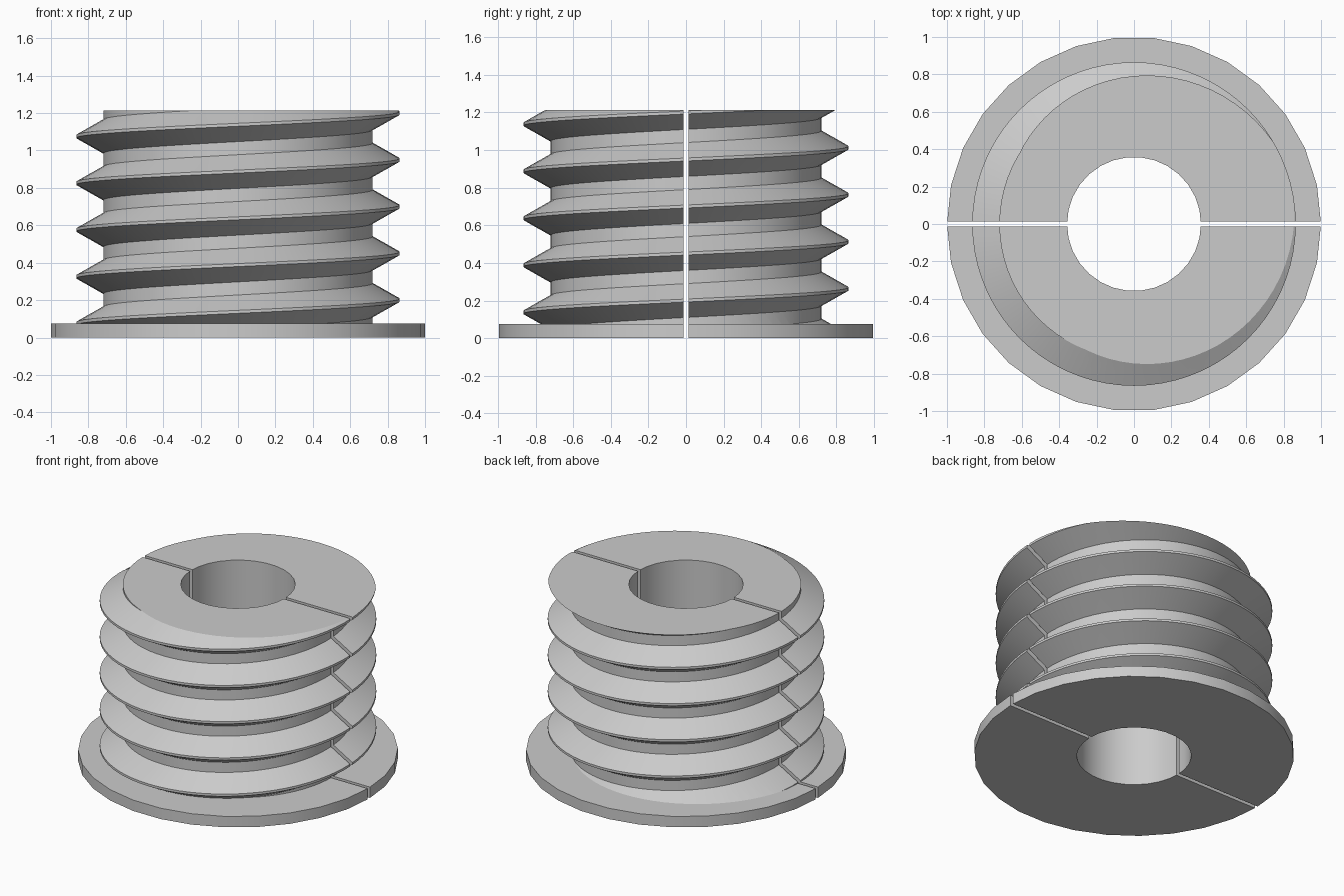
import bpy, bmesh, math

if "Cube" in bpy.data.objects:
    bpy.data.objects.remove(bpy.data.objects["Cube"])

TOP, FLANGE_TOP = 1.213, 0.075
R_CORE, R_CREST, R_HOLE = 0.72, 0.865, 0.358
PITCH, STEPS, TURNS = 0.25, 72, 8
GAP = 0.013

grey = bpy.data.materials.new("plain grey")
grey.diffuse_color = (0.6, 0.6, 0.6, 1)
grey.use_nodes = True
grey.node_tree.nodes["Principled BSDF"].inputs["Base Color"].default_value = grey.diffuse_color


def add_wall(bm, radius, z0, z1, sides=30):
    """Open vertical cylinder wall."""
    rings = [[bm.verts.new((radius * math.cos(math.tau * i / sides),
                            radius * math.sin(math.tau * i / sides), z))
              for i in range(sides)] for z in (z0, z1)]
    for i in range(sides):
        j = (i + 1) % sides
        bm.faces.new((rings[0][i], rings[0][j], rings[1][j], rings[1][i]))


def add_thread(bm):
    """Continuous helical skin: lower flank, crest, upper flank, root."""
    profile = [(R_CORE, -0.09), (R_CREST, -0.008), (R_CREST, 0.008), (R_CORE, 0.09)]
    rows = []
    for i in range(STEPS * TURNS + 1):
        a = math.tau * i / STEPS
        zc = 0.2 - 2 * PITCH + PITCH * i / STEPS
        rows.append([bm.verts.new((r * math.cos(a), r * math.sin(a), zc + dz))
                     for r, dz in profile])
    for i in range(len(rows) - 1):
        p, q = rows[i], rows[i + 1]
        for k in range(3):
            bm.faces.new((p[k], q[k], q[k + 1], p[k + 1]))
        if i + 1 + STEPS < len(rows):
            bm.faces.new((p[3], q[3], rows[i + 1 + STEPS][0], rows[i + STEPS][0]))
    bmesh.ops.triangulate(bm, faces=bm.faces[:])


def trim(bm, co, no):
    """Remove everything behind the plane."""
    bmesh.ops.bisect_plane(bm, geom=bm.verts[:] + bm.edges[:] + bm.faces[:], dist=1e-6,
                           plane_co=co, plane_no=no, clear_inner=True)


def cap(bm, axis, value, no):
    """Fill the open outlines lying on an axis-aligned plane."""
    edges = [e for e in bm.edges if e.is_boundary
             and all(abs(v.co[axis] - value) < 1e-4 for v in e.verts)]
    bmesh.ops.triangle_fill(bm, use_beauty=True, edges=edges, normal=no)


def build_half(name, side, threaded):
    bm = bmesh.new()
    if threaded:
        z0, z1 = FLANGE_TOP, TOP
        add_thread(bm)
        trim(bm, (0, 0, z0), (0, 0, 1))
        trim(bm, (0, 0, z1), (0, 0, -1))
    else:
        z0, z1 = 0.0, FLANGE_TOP
        add_wall(bm, 1.0, z0, z1)
    add_wall(bm, R_HOLE, z0, z1)
    cap(bm, 2, z0, (0, 0, -1))
    cap(bm, 2, z1, (0, 0, 1))
    # split along the middle and close the cut
    trim(bm, (0, side * GAP, 0), (0, side, 0))
    cap(bm, 1, side * GAP, (0, -side, 0))
    bmesh.ops.recalc_face_normals(bm, faces=bm.faces[:])
    mesh = bpy.data.meshes.new(name)
    bm.to_mesh(mesh)
    bm.free()
    mesh.materials.append(grey)
    obj = bpy.data.objects.new(name, mesh)
    bpy.context.collection.objects.link(obj)
    bpy.ops.object.select_all(action='DESELECT')
    obj.select_set(True)
    bpy.context.view_layer.objects.active = obj
    bpy.ops.object.shade_smooth_by_angle(angle=math.radians(25))


# front and back halves of the threaded sleeve and its base flange
for label, side in (("front", -1), ("back", 1)):
    build_half(label + "_threaded_sleeve", side, True)
    build_half(label + "_flange", side, False)
